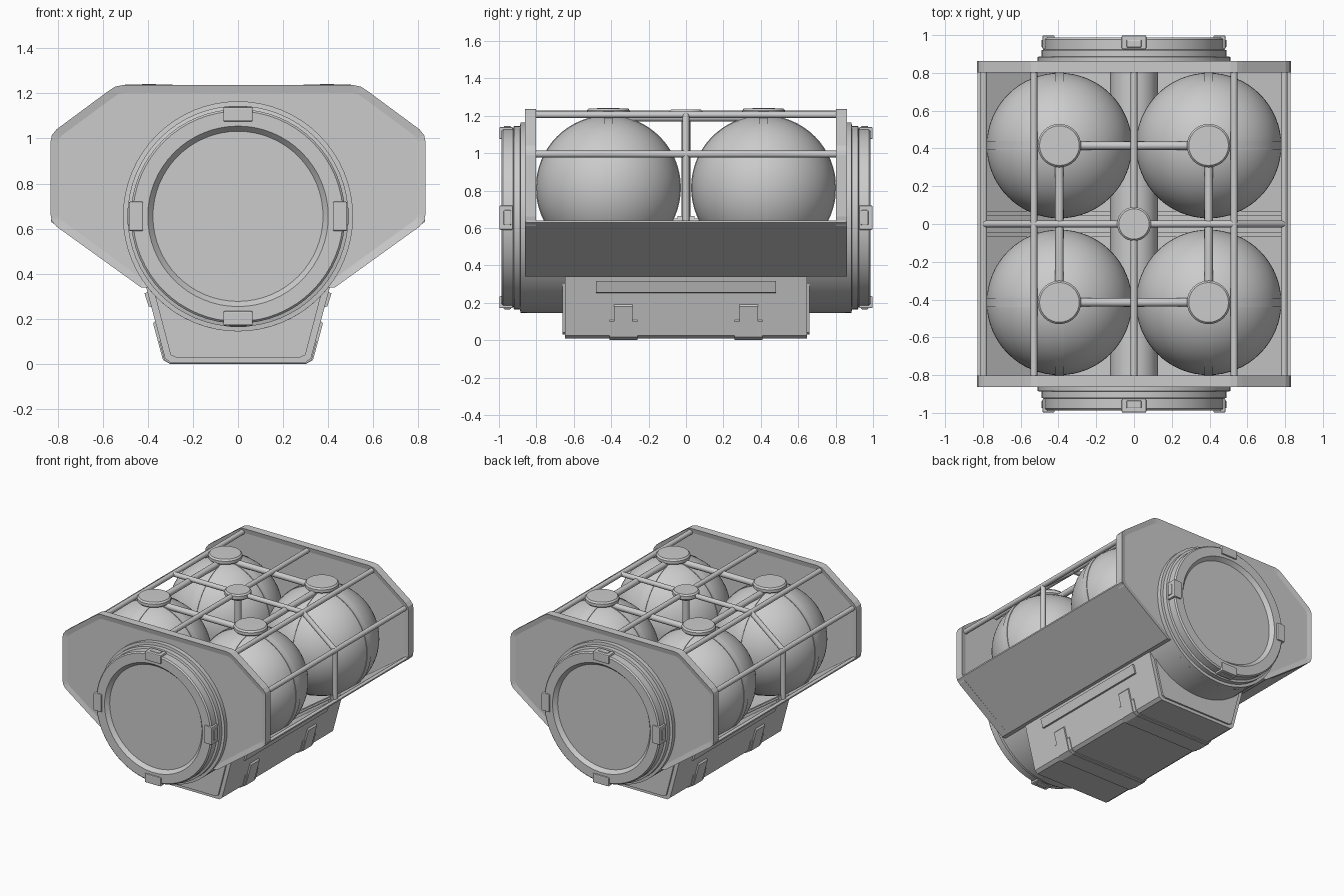
import bpy, bmesh, math
from mathutils import Vector, Matrix

if "Cube" in bpy.data.objects:
    bpy.data.objects.remove(bpy.data.objects["Cube"])

CZ = 0.655          # drum axis height
TX, TY, TZ, TR = 0.395, 0.415, 0.815, 0.385   # tank centre and radius


def finish(name, bm, smooth=False, bevel=0):
    bmesh.ops.recalc_face_normals(bm, faces=bm.faces)
    me = bpy.data.meshes.new(name)
    bm.to_mesh(me)
    bm.free()
    ob = bpy.data.objects.new(name, me)
    bpy.context.collection.objects.link(ob)
    if bevel:
        m = ob.modifiers.new("bevel", 'BEVEL')
        m.width, m.segments, m.limit_method = bevel, 2, 'ANGLE'
    if smooth:
        bpy.ops.object.select_all(action='DESELECT')
        ob.select_set(True)
        bpy.context.view_layer.objects.active = ob
        bpy.ops.object.shade_smooth_by_angle(angle=math.radians(35))
    return ob


def prism(name, pts, y0, y1, inset=None, smooth=False, bevel=0):
    """Extrude an x-z profile along y; inset = (width, depth) recesses both ends."""
    bm = bmesh.new()
    f = bm.faces.new([bm.verts.new((x, y0, z)) for x, z in pts])
    r = bmesh.ops.extrude_face_region(bm, geom=[f], use_keep_orig=True)
    bmesh.ops.translate(bm, vec=(0, y1 - y0, 0),
                        verts=[v for v in r['geom'] if isinstance(v, bmesh.types.BMVert)])
    bmesh.ops.recalc_face_normals(bm, faces=bm.faces)
    if inset:
        for cap in [f for f in bm.faces if abs(f.normal.y) > 0.9]:
            bmesh.ops.inset_region(bm, faces=[cap], thickness=inset[0])
            bmesh.ops.translate(bm, verts=cap.verts, vec=-cap.normal * inset[1])
    return finish(name, bm, smooth, bevel)


def lathe(name, prof, centre, axis='Z', closed=False, steps=64):
    """Spin a (radius, height) profile round an axis."""
    bm = bmesh.new()
    vs = [bm.verts.new((r, 0, h)) for r, h in prof]
    es = [bm.edges.new(p) for p in zip(vs, vs[1:])]
    if closed:
        es.append(bm.edges.new((vs[-1], vs[0])))
    bmesh.ops.spin(bm, geom=vs + es, cent=(0, 0, 0), axis=(0, 0, 1),
                   angle=2 * math.pi, steps=steps, use_merge=True)
    bmesh.ops.remove_doubles(bm, verts=bm.verts, dist=1e-5)
    rot = Vector({'X': (1, 0, 0), 'Y': (0, 1, 0), '-Y': (0, -1, 0), 'Z': (0, 0, 1)}[axis])
    q = Vector((0, 0, 1)).rotation_difference(rot)
    bm.transform(Matrix.Translation(centre) @ q.to_matrix().to_4x4())
    return finish(name, bm, True)


def rod(name, pts, r=0.018):
    """Round bar along a path, with ball joints at the bends."""
    bm = bmesh.new()
    for a, b in zip(pts, pts[1:]):
        a, b = Vector(a), Vector(b)
        q = Vector((0, 0, 1)).rotation_difference(b - a)
        bmesh.ops.create_cone(bm, cap_ends=True, segments=16, radius1=r, radius2=r,
                              depth=(b - a).length,
                              matrix=Matrix.Translation((a + b) / 2) @ q.to_matrix().to_4x4())
    for p in pts[1:-1]:
        bmesh.ops.create_uvsphere(bm, u_segments=16, v_segments=8, radius=r,
                                  matrix=Matrix.Translation(p))
    return finish(name, bm, True)


def sym(half):
    """Complete a right-hand profile with its mirror image."""
    return half + [(-x, z) for x, z in reversed(half)]


# end plates with recessed faces
plate = sym([(0.43, 0.34), (0.805, 0.61), (0.825, 0.635), (0.83, 0.66), (0.83, 0.99),
             (0.825, 1.015), (0.805, 1.04), (0.575, 1.21), (0.545, 1.23), (0.51, 1.237)])
for s, n in ((-1, "front"), (1, "back")):
    prism(n + "_end_plate", plate, s * 0.803, s * 0.862, inset=(0.036, 0.008))
    # stepped round hatch collar
    lathe(n + "_hatch", [(0.0, 0.82), (0.51, 0.82), (0.51, 0.885), (0.49, 0.887), (0.49, 0.92),
                         (0.475, 0.924), (0.475, 0.978), (0.466, 0.987), (0.40, 0.987),
                         (0.377, 0.96), (0, 0.96)], (0, 0, CZ), 'Y' if s > 0 else '-Y')
    # four latches round the hatch
    for i in range(4):
        bm = bmesh.new()
        for w, r0, r1, y0, y1 in ((0.065, 0.42, 0.484, 0.925, 0.998),
                                  (0.04, 0.43, 0.49, 0.935, 0.975)):
            bmesh.ops.create_cube(bm, size=1, matrix=Matrix.Translation(
                (0, s * (y0 + y1) / 2, (r0 + r1) / 2)) @ Matrix.Diagonal((2 * w, y1 - y0, r1 - r0, 1)))
        bm.transform(Matrix.Translation((0, 0, CZ)) @ Matrix.Rotation(i * math.pi / 2, 4, 'Y'))
        finish(n + "_latch", bm, bevel=0.006)

# belly of the drum under the tray
a0, a1 = math.radians(215.3), math.radians(324.7)
belly = [(0.51 * math.cos(a0 + (a1 - a0) * i / 24), CZ + 0.51 * math.sin(a0 + (a1 - a0) * i / 24))
         for i in range(25)]
prism("drum_belly", belly, -0.85, 0.85, smooth=True)

# V-shaped tray and its middle ribs
prism("tray", [(-0.828, 0.64), (-0.828, 0.63), (-0.43, 0.34), (0.43, 0.34), (0.828, 0.63),
               (0.828, 0.64), (0.80, 0.64), (0.42, 0.372), (-0.42, 0.372), (-0.80, 0.64)], -0.855, 0.855)
for w, h in ((0.07, 0.02), (0.045, 0.035)):
    prism("tray_rib", [(-0.80, 0.62), (-0.42, 0.36), (0.42, 0.36), (0.80, 0.62),
                       (0.785, 0.63 + h), (0.41, 0.372 + h), (-0.41, 0.372 + h), (-0.785, 0.63 + h)], -w, w)
rod("centre_pipe", [(0, -0.82, 0.48), (0, 0.82, 0.48)], 0.127)


# keel box below
def kx(z):
    return 0.315 + 0.275 * z


prism("keel", sym([(0.30, 0.008), (kx(0.03), 0.025), (kx(0.34), 0.345)]), -0.648, 0.648)
prism("keel_ends", sym([(0.275, 0.03), (kx(0.05) - 0.03, 0.04), (kx(0.34) - 0.03, 0.345)]), -0.66, 0.66)
for s in (-1, 1):
    prism("keel_side_rail", [(s * x, z) for x, z in (
        (kx(0.25) - 0.02, 0.25), (kx(0.25) + 0.012, 0.255), (kx(0.32) + 0.012, 0.315),
        (kx(0.32) - 0.02, 0.32))], -0.48, 0.48)
    for w, zt, o in ((0.075, 0.12, 0.006), (0.05, 0.20, 0.012)):
        prism("keel_strap", sym([(0.30, 0.002 if o < 0.01 else 0.0), (kx(0.02) + o, 0.018),
                                 (kx(zt - 0.02) + o, zt - 0.02), (kx(zt) - 0.01, zt)]),
              s * 0.335 - w, s * 0.335 + w)

# four round tanks with bands and filler caps
for sx in (-1, 1):
    for sy in (-1, 1):
        c = Vector((sx * TX, sy * TY, TZ))
        bm = bmesh.new()
        bmesh.ops.create_uvsphere(bm, u_segments=64, v_segments=32, radius=TR,
                                  matrix=Matrix.Translation(c))
        finish("tank", bm, True)
        band = [(0.375, -0.024), (0.388, -0.024), (0.388, 0.024), (0.375, 0.024)]
        for ax in 'XY':
            lathe("tank_band", band, c, ax, closed=True)
        lathe("tank_cap", [(0, 1.16), (0.075, 1.16), (0.085, 1.195), (0.108, 1.20), (0.115, 1.207),
                           (0.115, 1.228), (0.105, 1.239), (0, 1.241)], (c.x, c.y, 0), steps=32)

# feed pipes joining the caps
for s in (-1, 1):
    rod("feed_pipe_across", [(-TX, s * TY, 1.19), (TX, s * TY, 1.19)], 0.022)
    rod("feed_pipe_along", [(s * TX, -TY, 1.19), (s * TX, TY, 1.19)], 0.022)

# guard cage
for s in (-1, 1):
    rod("upper_rail", [(s * 0.53, -0.81, 1.205), (s * 0.53, 0.81, 1.205)])
    rod("side_rail", [(s * 0.795, -0.81, 0.995), (s * 0.795, 0.81, 0.995)])
rod("centre_rail", [(0, -0.81, 1.21), (0, 0.81, 1.21)])
rod("cross_hoop", [(-0.795, 0, 0.63), (-0.795, 0, 0.995), (-0.53, 0, 1.205), (0.53, 0, 1.205),
                   (0.795, 0, 0.995), (0.795, 0, 0.63)])

# centre hub and its post
lathe("centre_hub", [(0, 1.175), (0.06, 1.175), (0.082, 1.19), (0.09, 1.197), (0.09, 1.222),
                     (0.08, 1.232), (0, 1.232)], (0, 0, 0), steps=32)
rod("hub_post", [(0, 0, 0.5), (0, 0, 1.19)], 0.024)
